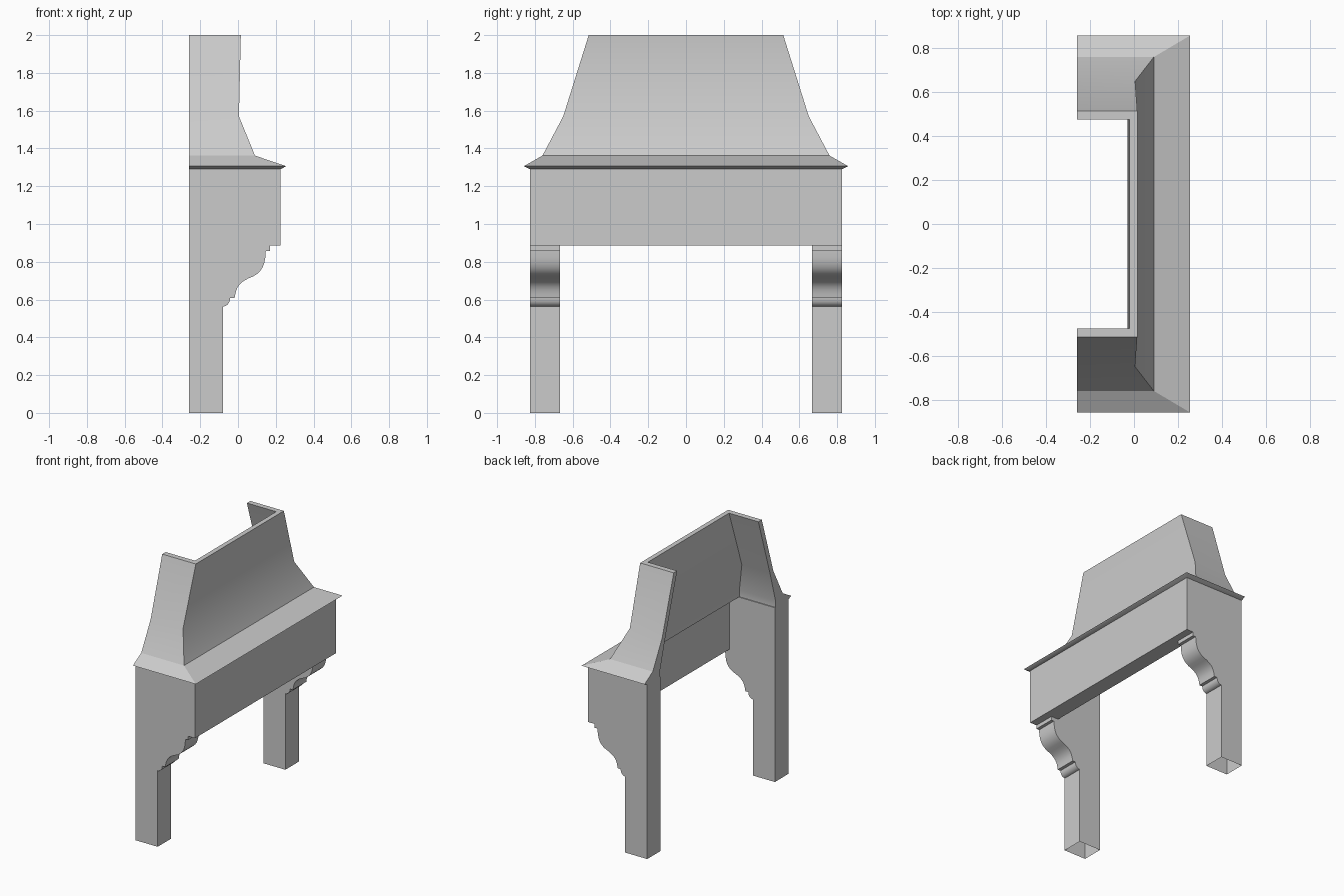
import bpy, bmesh
from mathutils import Vector
from mathutils.geometry import interpolate_bezier

if "Cube" in bpy.data.objects:
    bpy.data.objects.remove(bpy.data.objects["Cube"])


def finish(bm, name):
    bmesh.ops.recalc_face_normals(bm, faces=bm.faces)
    mesh = bpy.data.meshes.new(name)
    bm.to_mesh(mesh)
    bm.free()
    ob = bpy.data.objects.new(name, mesh)
    bpy.context.collection.objects.link(ob)
    bpy.ops.object.select_all(action='DESELECT')
    ob.select_set(True)
    bpy.context.view_layer.objects.active = ob
    bpy.ops.object.shade_smooth_by_angle(angle=0.52)
    return ob


def curve(a, b, c, d, n=8):
    return [(p.x, p.y) for p in interpolate_bezier(
        Vector((*a, 0)), Vector((*b, 0)), Vector((*c, 0)), Vector((*d, 0)), n)]


BACK, FRONT = -0.26, 0.225
OUT, INN = 0.825, 0.668
BEAM_Z, TOP_Z = 0.885, 1.29

# Side profile of a leg with its carved bracket (x, z), starting at the beam front
profile = [(FRONT, TOP_Z), (BACK, TOP_Z), (BACK, 0), (-0.08, 0)]
profile += curve((-0.08, 0.563), (-0.06, 0.563), (-0.042, 0.58), (-0.042, 0.608), 6)
profile += curve((-0.018, 0.608), (-0.01, 0.67), (0.01, 0.69), (0.055, 0.712))
profile += curve((0.055, 0.712), (0.12, 0.735), (0.145, 0.77), (0.147, 0.857))[1:]
profile += [(0.17, 0.857), (0.17, BEAM_Z), (FRONT, BEAM_Z)]

# Legs: hollow, open underneath and where the beam front covers them
for side, label in ((-1, "left"), (1, "right")):
    bm = bmesh.new()
    rings = [[bm.verts.new((x, side * y, z)) for x, z in profile] for y in (INN, OUT)]
    for r in rings:
        bm.faces.new(r)
    for i in range(len(profile) - 1):
        if i != 2:
            bm.faces.new((rings[0][i], rings[0][i + 1], rings[1][i + 1], rings[1][i]))
    finish(bm, "leg_" + label)

# Beam: full-width front, underside and back between the legs
bm = bmesh.new()
BEAM_BACK = 0.11
bm.faces.new([bm.verts.new(p) for p in (
    (FRONT, -OUT, BEAM_Z), (FRONT, OUT, BEAM_Z), (FRONT, OUT, TOP_Z), (FRONT, -OUT, TOP_Z))])
v = [bm.verts.new((x, y, z)) for x, z in ((FRONT, BEAM_Z), (BEAM_BACK, BEAM_Z), (BEAM_BACK, TOP_Z))
     for y in (-INN, INN)]
bm.faces.new((v[0], v[2], v[3], v[1]))
bm.faces.new((v[2], v[4], v[5], v[3]))
finish(bm, "mantel_beam")

# Hood with lip: wall section (front x, side y, z) swept round three sides
section = [(0.225, 0.825, 1.29), (0.255, 0.858, 1.306), (0.09, 0.76, 1.362),
           (0.005, 0.65, 1.57), (0.015, 0.515, 2.0), (-0.02, 0.475, 2.0),
           (-0.03, 0.61, 1.57), (0.035, 0.675, 1.34), (0.035, 0.675, 1.29)]
bm = bmesh.new()
stations = [[bm.verts.new((BACK if end else x, s * y, z)) for x, y, z in section]
            for end, s in ((True, -1), (False, -1), (False, 1), (True, 1))]
n = len(section)
for a, b in zip(stations, stations[1:]):
    for i in range(n):
        j = (i + 1) % n
        bm.faces.new((a[i], a[j], b[j], b[i]))
bm.faces.new(stations[0])
bm.faces.new(stations[-1])
finish(bm, "chimney_hood")
